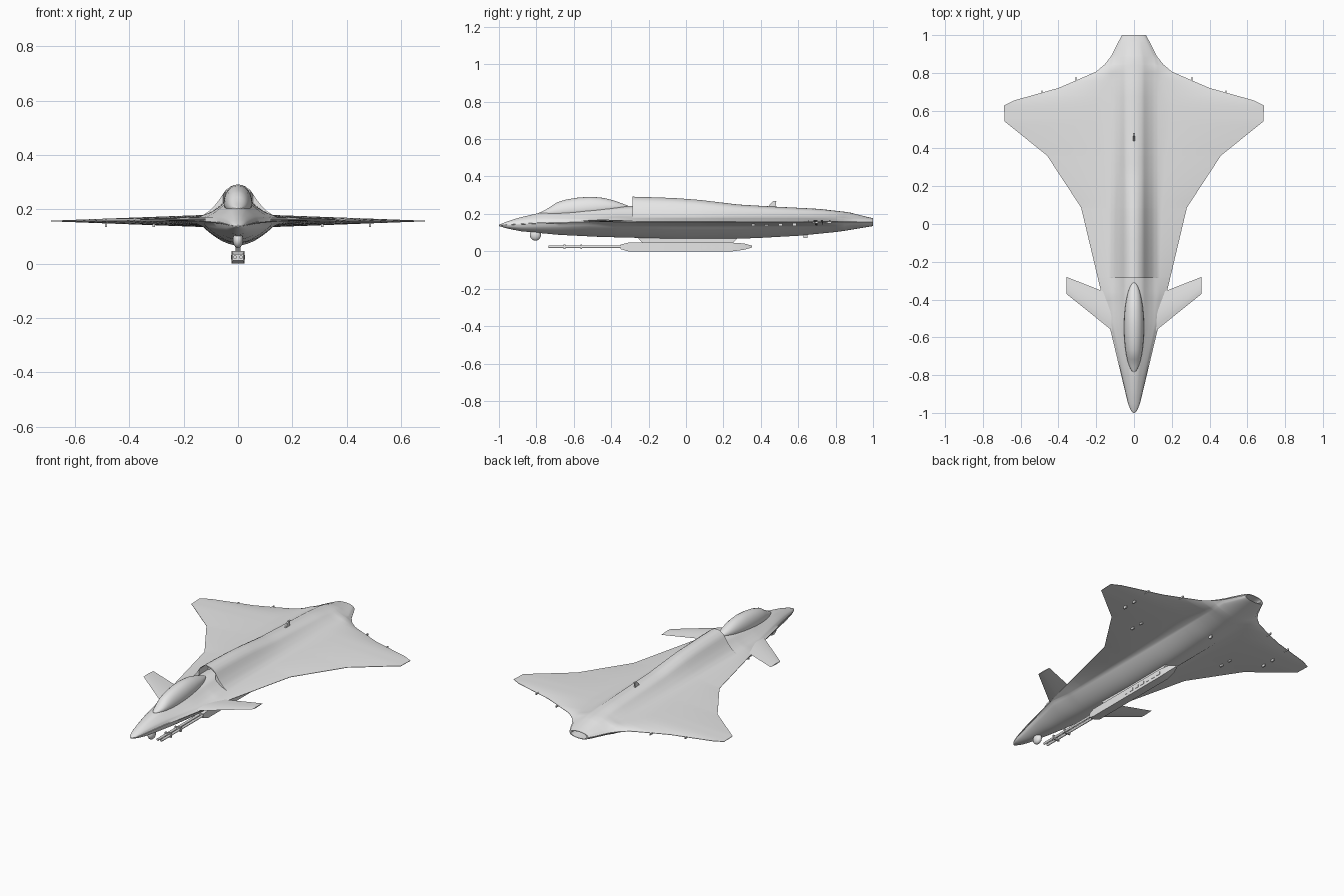
import bpy, bmesh, math
from mathutils import Matrix

if "Cube" in bpy.data.objects:
    bpy.data.objects.remove(bpy.data.objects["Cube"])

grey = bpy.data.materials.new("light grey")
grey.diffuse_color = (0.8, 0.8, 0.8, 1)
grey.use_nodes = True
grey.node_tree.nodes["Principled BSDF"].inputs["Base Color"].default_value = grey.diffuse_color


def finish(bm, name, angle=35):
    bmesh.ops.recalc_face_normals(bm, faces=bm.faces)
    me = bpy.data.meshes.new(name)
    bm.to_mesh(me)
    bm.free()
    me.materials.append(grey)
    ob = bpy.data.objects.new(name, me)
    bpy.context.collection.objects.link(ob)
    bpy.ops.object.select_all(action='DESELECT')
    ob.select_set(True)
    bpy.context.view_layer.objects.active = ob
    bpy.ops.object.shade_smooth_by_angle(angle=math.radians(angle))
    return ob


def loft(name, rings, angle=35):
    """Skin closed rings of equal length and cap both ends."""
    bm = bmesh.new()
    vs = [[bm.verts.new(p) for p in r] for r in rings]
    n = len(vs[0])
    for a, b in zip(vs, vs[1:]):
        for i in range(n):
            j = (i + 1) % n
            bm.faces.new((a[i], a[j], b[j], b[i]))
    bm.faces.new(vs[0])
    bm.faces.new(vs[-1])
    bmesh.ops.remove_doubles(bm, verts=bm.verts, dist=0.00005)
    return finish(bm, name, angle)


def lerp(table, t):
    if t <= table[0][0]:
        return table[0][1]
    for (a, p), (b, q) in zip(table, table[1:]):
        if t <= b:
            return p + (q - p) * (t - a) / (b - a)
    return table[-1][1]


def box(name, x, y, z):
    """Box from (min, max) ranges."""
    bm = bmesh.new()
    bmesh.ops.create_cube(bm, size=1)
    for v in bm.verts:
        v.co = [r[0] + (c + .5) * (r[1] - r[0]) for c, r in zip(v.co, (x, y, z))]
    return finish(bm, name)


def prism(name, pts, axis, lo, hi):
    """Extrude a flat outline along x (points y,z) or z (points x,y)."""
    put = (lambda p, h: (h, p[0], p[1])) if axis == 'x' else (lambda p, h: (p[0], p[1], h))
    return loft(name, [[put(p, lo) for p in pts], [put(p, hi) for p in pts]])


# Blended body and wing: outline half-width, spine, belly and chine height along y
outline = [(-1, .004), (-.985, .018), (-.95, .032), (-.8, .068), (-.54, .13), (-.385, .168),
           (.087, .28), (.362, .46), (.543, .685), (.627, .688), (.654, .635), (.72, .40),
           (.765, .295), (.807, .20), (.845, .155), (.89, .12), (.97, .08), (1, .063)]
spine = [(-1, .142), (-.97, .155), (-.9, .178), (-.78, .206), (-.55, .23), (-.287, .243),
         (-.286, .292), (-.15, .288), (-.05, .284), (.07, .275), (.28, .25), (.47, .239),
         (.71, .227), (.87, .209), (.96, .186), (1, .177)]
belly = [(-1, .135), (-.96, .123), (-.89, .108), (-.68, .088), (-.46, .077), (-.05, .067),
         (.3, .068), (.4, .072), (.6, .083), (.82, .105), (1, .135)]
chine = [(-1, .139), (-.8, .15), (-.5, .157), (.9, .157), (1, .156)]
bellness = [(-1, 0), (-.85, .2), (-.4, 1), (.8, 1), (1, 0)]
bell = [(0, 1), (.18, .955), (.36, .81), (.48, .6), (.6, .4), (.8, .15), (1, 0)]
ND, NW = 14, 8


def section(y, recess=0, inset=1.0, top=None):
    w, zt, zb, zc = (lerp(t, y) for t in (outline, spine, belly, chine))
    zt = top or zt
    k = lerp(bellness, y)
    b = min(w * .96, .128)
    tb = min(.021, .5 * (w - b))
    half = [(b * i / ND, i / ND, 0) for i in range(ND)]
    half += [(b + (w - b) * i / NW, 1, i / NW) for i in range(NW + 1)]
    up, down = [], []
    for x, u, s in half:
        t = tb * (1 - s) + .0012 * min(1, w / .06)
        ell = math.sqrt(max(0, 1 - u * u))
        hu = k * lerp(bell, u) + (1 - k) * ell
        hd = k * (1 - u ** 1.8) + (1 - k) * ell
        yy = y + (recess if u < .42 else 0)
        up.append((x * inset, yy, zc + inset * (t + (zt - zc - t) * hu)))
        down.append((x * inset, y, zc - inset * (t + (zc - t - zb) * hd)))
    mir = lambda l: [(-x, yy, z) for x, yy, z in l]
    return mir(up[:0:-1]) + up + down[::-1] + mir(down[1:])


ys = sorted({round(-1 + i * .04, 3) for i in range(51)} | {p[0] for p in outline}
            | {-.287, -.286, -.99, .6, .64, .675})
rings = []
for y in ys:
    rings.append(section(y))
    if y == -.287:      # hollow dorsal intake
        rings.append(section(y, .07))
        rings.append(section(-.2865, .07, top=.285))
        rings.append(section(-.2865, 0, top=.285))
# hollow tail nozzle
inner = section(1, inset=.85)
rings += [inner, [(x * .9, .9, z) for x, _, z in inner]]
loft("body_and_wings", rings, 40)

# Canopy bubble
can_top = [(-.785, .206), (-.74, .228), (-.69, .262), (-.64, .277), (-.58, .287), (-.51, .292),
           (-.44, .286), (-.38, .27), (-.31, .244)]
can_base = [(-.785, .203), (-.31, .241)]
rings = []
for i in range(25):
    f = -math.cos(math.pi * i / 24)
    y = -.5475 + .2375 * f
    zc, w = lerp(can_base, y), max(.001, .053 * (1 - f * f) ** .55)
    h = max(.001, lerp(can_top, y) - zc)
    rings.append([(w * math.cos(a), y, zc + (h if math.sin(a) > 0 else w * .7) * math.sin(a))
                  for a in (math.tau * j / 24 for j in range(24))])
loft("canopy", rings)

for side, tag in ((1, "right"), (-1, "left")):
    # Canards
    rings = []
    for x, y0, y1, t in ((.09, -.585, -.385, .009), (.358, -.37, -.28, .003)):
        rings.append([(side * x, y0 + (y1 - y0) * f, .163 + t * s) for f, s in
                      ((0, 0), (.15, .6), (.4, 1), (.7, .6), (1, 0), (.7, -.6), (.4, -1), (.15, -.6))])
    loft("canard_" + tag, rings)
    # Hinge brackets under the wings, and nubs on the trailing edge
    for x, y in ((.31, .36), (.31, .43), (.485, .505), (.485, .58)):
        box("wing_bracket_" + tag, (side * x - .004, side * x + .004), (y - .01, y + .01), (.135, .157))
    for x, y in ((.307, .762), (.487, .692)):
        box("trailing_nub_" + tag, (side * x - .003, side * x + .003), (y - .02, y + .015), (.15, .16))
    # Gun barrels with clamps
    bm = bmesh.new()
    bmesh.ops.create_cone(bm, cap_ends=True, segments=12, radius1=.007, radius2=.007, depth=.42,
                          matrix=Matrix.Translation((side * .011, -.525, .024)) @ Matrix.Rotation(math.pi / 2, 4, 'X'))
    finish(bm, "gun_barrel_" + tag)
    # Vents on the pod sides
    for i in range(7):
        y = -.05 + i * .045
        box("pod_vent_" + tag, (side * .024 - .002, side * .024 + .002), (y, y + .025), (.016, .032))

for y in (-.65, -.56):
    box("barrel_clamp", (-.021, .021), (y - .005, y + .005), (.012, .036))

# Gun pod, tapered at both ends, and its pylon
loft("gun_pod", [[(-w, y, z0), (w, y, z0), (w, y, z1), (-w, y, z1)] for y, w, z0, z1 in
                 ((-.35, .018, .012, .036), (-.31, .024, 0, .046), (.25, .024, 0, .046),
                  (.31, .018, .008, .042), (.352, .005, .02, .03))], 20)
prism("pod_pylon", [(-.26, .075), (-.23, .043), (.25, .043), (.285, .08)], 'x', -.009, .009)

# Sensor ball under the nose
bm = bmesh.new()
bmesh.ops.create_uvsphere(bm, u_segments=16, v_segments=10, radius=1,
                          matrix=Matrix.Translation((0, -.805, .088)) @ Matrix.Diagonal((.019, .03, .031, 1)))
finish(bm, "nose_sensor")

# Blade antennas on the spine and under the tail
prism("spine_antenna", [(.435, .235), (.465, .268), (.483, .27), (.478, .235)], 'x', -.004, .004)
prism("belly_antenna", [(.62, .095), (.63, .071), (.65, .071), (.65, .095)], 'x', -.004, .004)
